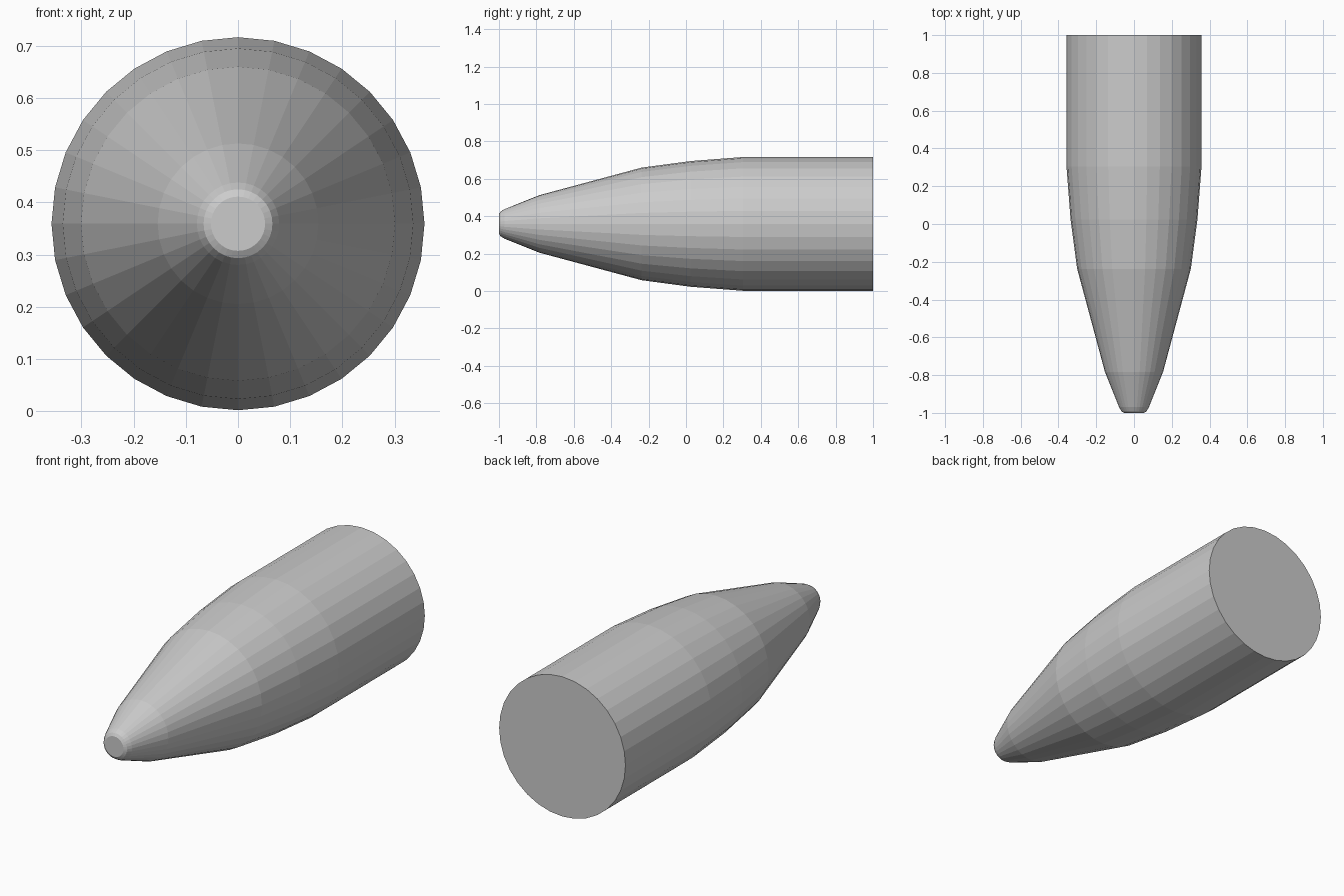
import bpy, bmesh
from math import sin, cos, pi

if "Cube" in bpy.data.objects:
    bpy.data.objects.remove(bpy.data.objects["Cube"])

SIDES = 32
CENTRE_Z = 0.359

# Lathe profile along y: (y, radius), nose to base
profile = [(-1.0, 0.052), (-0.992, 0.066), (-0.97, 0.079), (-0.783, 0.154),
           (-0.237, 0.301), (0.025, 0.336), (0.304, 0.3575), (1.0, 0.3575)]

# Tapered shell body with flat nose and flat base
bm = bmesh.new()
rings = []
for y, r in profile:
    rings.append([bm.verts.new((r * cos(2 * pi * i / SIDES), y,
                                CENTRE_Z + r * sin(2 * pi * i / SIDES)))
                  for i in range(SIDES)])
for a, b in zip(rings, rings[1:]):
    for i in range(SIDES):
        j = (i + 1) % SIDES
        bm.faces.new((a[i], a[j], b[j], b[i]))
bm.faces.new(rings[0])
bm.faces.new(rings[-1])
bmesh.ops.recalc_face_normals(bm, faces=bm.faces)

mesh = bpy.data.meshes.new("tapered_body")
bm.to_mesh(mesh)
bm.free()
body = bpy.data.objects.new("tapered_body", mesh)
bpy.context.collection.objects.link(body)
